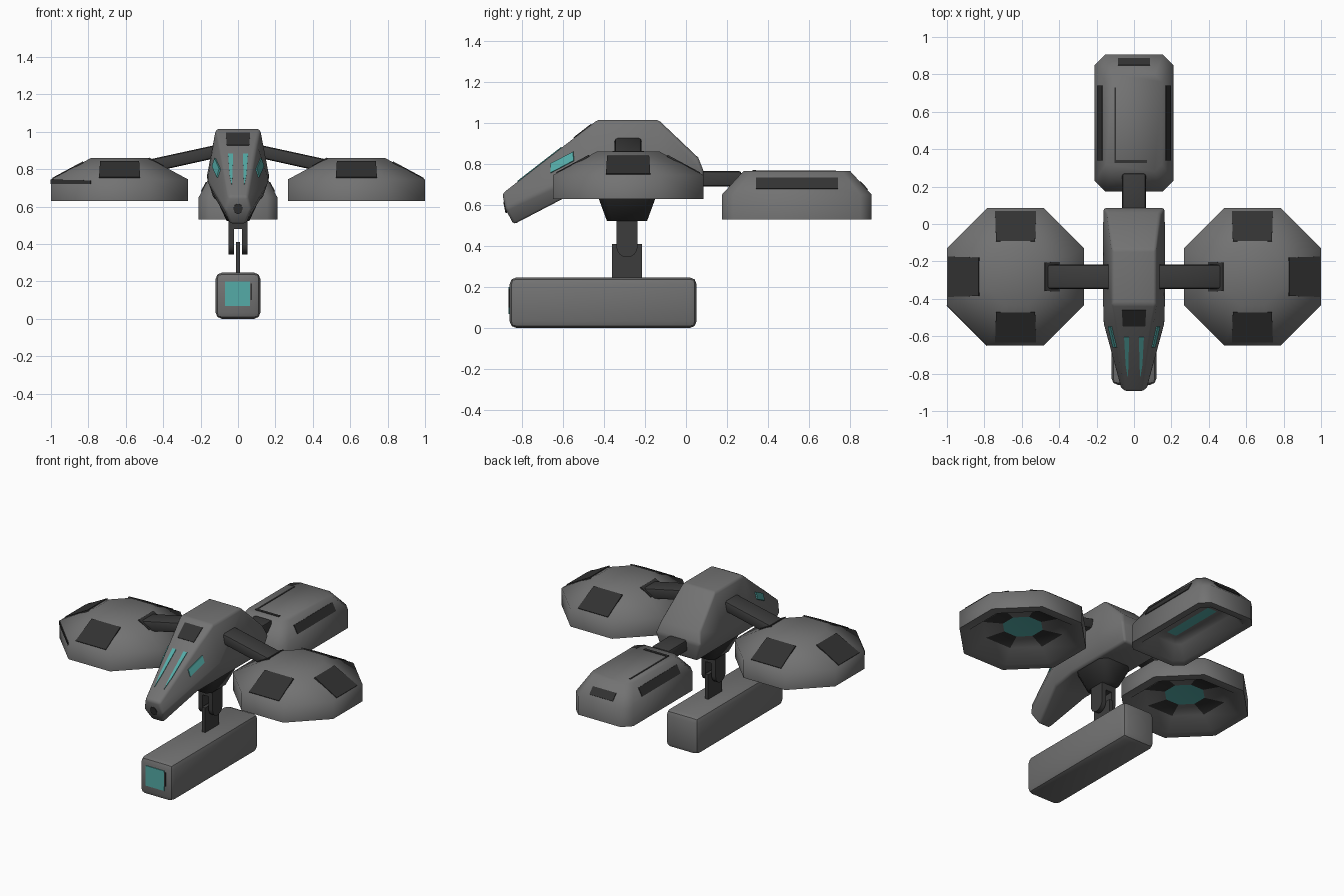
import bpy, bmesh, math
from mathutils import Vector

if "Cube" in bpy.data.objects:
    bpy.data.objects.remove(bpy.data.objects["Cube"])


def material(name, r, g, b):
    m = bpy.data.materials.new(name)
    m.diffuse_color = (r, g, b, 1)
    m.use_nodes = True
    m.node_tree.nodes["Principled BSDF"].inputs["Base Color"].default_value = m.diffuse_color
    return m


GREY = material("hull grey", .17, .17, .17)
DARK = material("joint dark grey", .045, .045, .045)
PANEL = material("panel charcoal", .032, .032, .032)
TEAL = material("glow teal", .09, .41, .39)


def build(name, verts, faces, mats, index=None, bevel=0, angle=65):
    me = bpy.data.meshes.new(name)
    me.from_pydata([tuple(v) for v in verts], [], faces)
    for m in mats:
        me.materials.append(m)
    if index:
        me.polygons.foreach_set("material_index", index)
    bm = bmesh.new()
    bm.from_mesh(me)
    bmesh.ops.recalc_face_normals(bm, faces=bm.faces)
    bm.to_mesh(me)
    bm.free()
    ob = bpy.data.objects.new(name, me)
    bpy.context.collection.objects.link(ob)
    bpy.ops.object.select_all(action='DESELECT')
    ob.select_set(True)
    bpy.context.view_layer.objects.active = ob
    if bevel:
        mod = ob.modifiers.new("soft edges", 'BEVEL')
        mod.width = bevel
        mod.segments = 2
        bpy.ops.object.modifier_apply(modifier=mod.name)
    bpy.ops.object.shade_smooth_by_angle(angle=math.radians(angle))
    return ob


def prism(name, profile, axis, lo, hi, mat, bevel=0):
    """Extrude a 2D profile along x (profile is y,z) or y (profile is x,z)."""
    n = len(profile)
    verts = [(d, a, b) if axis == 'x' else (a, d, b) for d in (lo, hi) for a, b in profile]
    faces = [tuple(range(n)), tuple(range(n, 2 * n))]
    faces += [(i, (i + 1) % n, n + (i + 1) % n, n + i) for i in range(n)]
    return build(name, verts, faces, [mat], bevel=bevel, angle=40)


def box(name, x, y, z, mat, bevel=0):
    return prism(name, [(y[0], z[0]), (y[1], z[0]), (y[1], z[1]), (y[0], z[1])], 'x', x[0], x[1], mat, bevel)


def plate(name, pts, mat, t=.0045):
    """Thin painted plate centred on the surface points."""
    p = [Vector(q) for q in pts]
    n = len(p)
    nor = (p[1] - p[0]).cross(p[2] - p[0]).normalized() * t
    faces = [tuple(range(n)), tuple(range(n, 2 * n))]
    faces += [(i, (i + 1) % n, n + (i + 1) % n, n + i) for i in range(n)]
    return build(name, [q + nor for q in p] + [q - nor for q in p], faces, [mat], angle=30)


def stack(name, cx, cy, levels, mats, rule=None):
    """Stack of chamfered rectangles (half x, half y, chamfer, z), closed at both ends."""
    verts, faces, idx = [], [], []
    for a, b, c, z in levels:
        for x, y in ((a, c - b), (a, b - c), (a - c, b), (c - a, b),
                     (-a, b - c), (-a, c - b), (c - a, -b), (a - c, -b)):
            verts.append((cx + x, cy + y, z))
    last = len(levels) - 1
    for k in range(last):
        for i in range(8):
            j = (i + 1) % 8
            faces.append((k * 8 + i, k * 8 + 8 + i, k * 8 + 8 + j, k * 8 + j))
            idx.append(rule(k, i) if rule else 0)
    faces += [tuple(range(8)), tuple(range(last * 8, last * 8 + 8))]
    idx += [0, rule(last, 0) if rule else 0]
    return build(name, verts, faces, mats, idx)


# Central hull: lofted sections of bottom, middle and top (y, z, half width)
sections = [
    ((.07, .64, .13), (.088, .76, .163), (.06, .83, .14)),
    ((-.135, .64, .13), (-.135, .76, .167), (-.135, 1.015, .118)),
    ((-.43, .64, .13), (-.43, .76, .167), (-.43, 1.015, .118)),
    ((-.60, .63, .115), (-.53, .74, .165), (-.53, .938, .10)),
    ((-.84, .505, .04), (-.88, .58, .07), (-.895, .655, .052)),
]
verts, faces = [], []
for sec in sections:
    verts += [(w, y, z) for y, z, w in sec] + [(-w, y, z) for y, z, w in reversed(sec)]
for k in range(len(sections) - 1):
    for i in range(6):
        j = (i + 1) % 6
        faces.append((k * 6 + i, k * 6 + 6 + i, k * 6 + 6 + j, k * 6 + j))
for k in (0, len(sections) - 1):
    faces += [tuple(k * 6 + q for q in (0, 1, 4, 5)), tuple(k * 6 + q for q in (1, 2, 3, 4))]
build("central_hull", verts, faces, [GREY], bevel=.014, angle=45)


def nose(x, y):
    return (x, y, 1.015 + (y + .43) * .774)


def cheek(s, u, v):
    a, b = sections[3], sections[4]
    def at(q):
        return Vector(((a[q][2] * (1 - u) + b[q][2] * u), a[q][0] * (1 - u) + b[q][0] * u,
                       a[q][1] * (1 - u) + b[q][1] * u))
    p = at(1).lerp(at(2), v)
    return (s * (p.x + .003), p.y, p.z)


# Hull markings
plate("brow_panel", [nose(-.065, -.46), nose(.065, -.46), nose(.06, -.545), nose(-.06, -.545)], PANEL)
for s in (1, -1):
    plate("nose_stripe", [nose(s * .027, -.605), nose(s * .053, -.605), nose(s * .045, -.75),
                          nose(s * .034, -.82), nose(s * .029, -.75)], TEAL)
    plate("cheek_stripe", [cheek(s, .05, .43), cheek(s, .05, .66), cheek(s, .36, .77), cheek(s, .36, .48)], TEAL)
plate("nose_sensor", [(.025 * math.cos(i * math.pi / 4), -.88 - .2 * (.585 + .028 * math.sin(i * math.pi / 4) - .58),
                       .588 + .028 * math.sin(i * math.pi / 4)) for i in range(8)], PANEL)

# Side rotor pods with hollow undersides, arms and panels
PX, PY, R = .633, -.282, .367
pod_levels = [(r, r, r * .5858, z) for r, z in
              ((.153, .86), (R, .745), (R, .63), (.31, .63), (.23, .70), (.115, .71))]


def pod_rule(k, i):
    if k == 5:
        return 2
    return 1 if k == 4 and i % 2 == 0 else 0


for s, side in ((1, "right"), (-1, "left")):
    stack(side + "_rotor_pod", s * PX, PY, pod_levels, [GREY, PANEL, TEAL], pod_rule)
    prism(side + "_arm", [(s * .08, .938), (s * .475, .852), (s * .475, .78), (s * .08, .868)],
          'y', PY - .066, PY + .066, DARK, .016)
    # sloped panels: direction, half width, inner and outer radius
    for dx, dy, h, r0, r1 in ((s, 0, .108, .195, .36), (0, 1, .11, .19, .35),
                              (0, -1, .11, .19, .35), (-s, 0, .08, .155, .235)):
        pts = [(s * PX + dx * r - dy * t, PY + dy * r + dx * t, .86 - (r - .153) * .5374)
               for r, t in ((r0, -h * .95), (r0, h * .95), (r1, h), (r1, -h))]
        plate(side + "_pod_panel", pts, PANEL)
plate("left_pod_edge_mark", [(-1.0, -.434, .722), (-.785, -.649, .722),
                             (-.785, -.649, .74), (-1.0, -.434, .745)], PANEL)

# Tail boom and tail pod
box("tail_boom", (-.063, .063), (.03, .27), (.69, .765), DARK, .012)
TY = .54
stack("tail_pod", 0, TY, [(.15, .26, .04, .765), (.21, .365, .055, .65), (.21, .365, .055, .53),
                          (.165, .32, .045, .53), (.12, .265, .03, .61), (.035, .19, .004, .615)],
      [GREY, PANEL, TEAL], lambda k, i: 2 if k == 5 else 0)


def tail_side(s, y, t):
    return (s * (.15 + .06 * t), y, .765 - .115 * t)


def tail_end(x, t):
    return (x, .80 + .105 * t, .765 - .115 * t)


for s in (1, -1):
    plate("tail_side_panel", [tail_side(s, .34, .3), tail_side(s, .74, .3),
                              tail_side(s, .74, .75), tail_side(s, .34, .75)], PANEL)
plate("tail_end_panel", [tail_end(-.085, .45), tail_end(.085, .45), tail_end(.085, .8), tail_end(-.085, .8)], PANEL)
plate("tail_seam_long", [(-.105, .33, .765), (-.095, .33, .765), (-.095, .73, .765), (-.105, .73, .765)], PANEL, .003)
plate("tail_seam_short", [(-.105, .325, .766), (.07, .325, .766), (.07, .342, .766), (-.105, .342, .766)], PANEL, .003)

# Turret mount, fork and hanger blade
MY = -.2875
stack("turret_mount", 0, MY, [(.12, .145, .04, .65), (.06, .098, .025, .522)], [PANEL])
box("fork_bridge", (-.05, .05), (MY - .052, MY + .052), (.48, .54), DARK)
arc = [(MY - .052 * math.cos(i * math.pi / 8), .397 - .052 * math.sin(i * math.pi / 8)) for i in range(9)]
for s in (1, -1):
    prism("fork_prong", arc + [(MY + .052, .53), (MY - .052, .53)], 'x', s * .022, s * .052, DARK)
box("hanger_blade", (-.012, .012), (-.36, -.215), (.22, .41), DARK)

# Underslung box with glowing front window
box("underslung_box", (-.12, .12), (-.86, .052), (0, .247), GREY, .034)
plate("box_window", [(-.07, -.86, .068), (.064, -.86, .068), (.064, -.86, .2), (-.07, -.86, .2)], TEAL)
plate("box_window_edge", [(.066, -.86, .10), (.075, -.86, .10), (.075, -.86, .19), (.066, -.86, .19)], PANEL)
